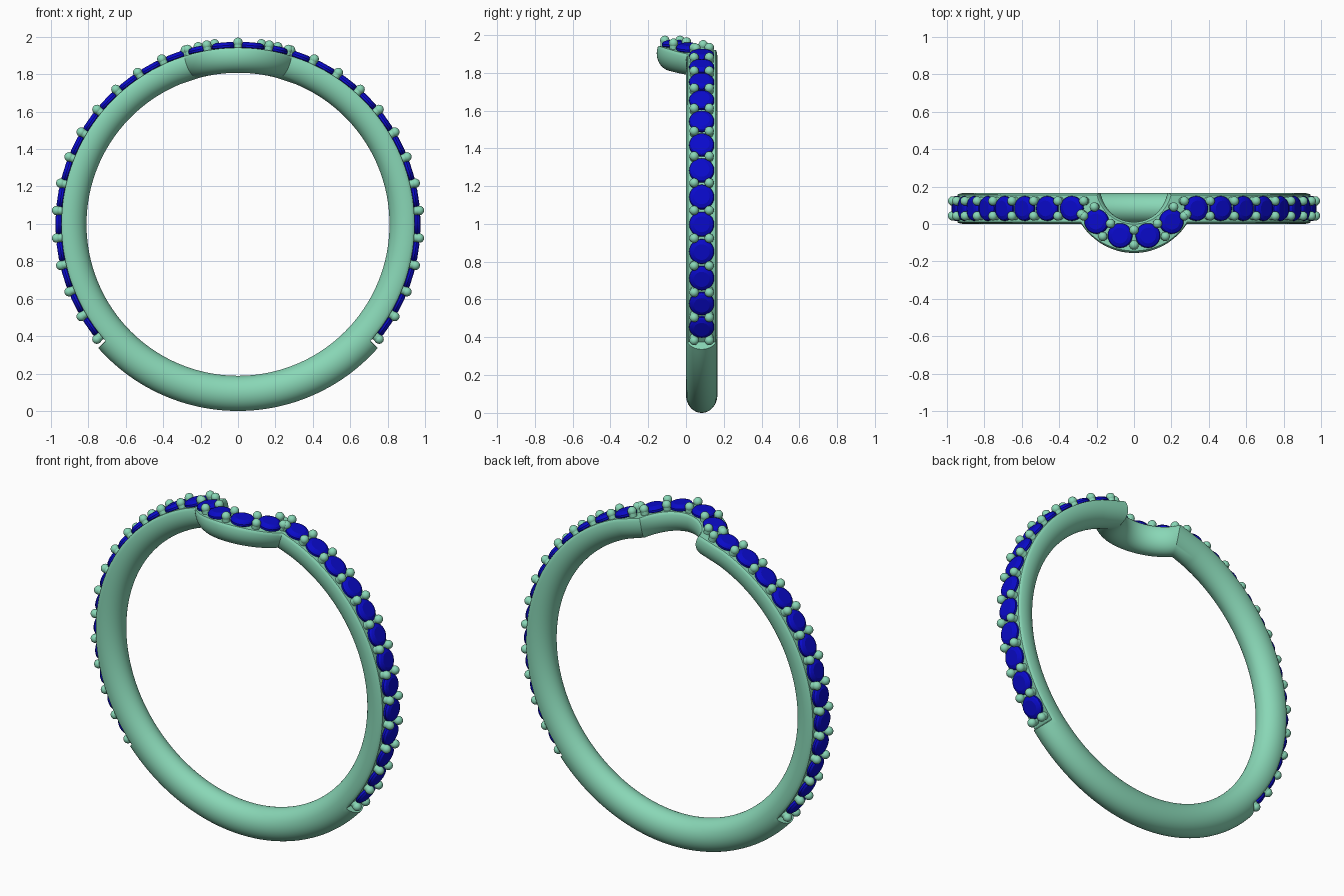
import bpy, bmesh, math
from mathutils import Matrix, Vector

if "Cube" in bpy.data.objects:
    bpy.data.objects.remove(bpy.data.objects["Cube"])

ZC = 0.998            # height of the ring axis
RHO = 0.904           # radius of the tube centre line
HW, HR = 0.083, 0.094 # tube half width (y) and half thickness (radial)
CUT = 0.944           # radius of the flat seat under the stones
ARC_R, ARC_Y, BAND_Y = 0.279, 0.207, 0.083  # dip arc and straight band
PITCH = math.radians(8.7)
END = math.radians(131.3)


def place(theta, y, rho):
    return Vector((rho * math.sin(theta), y, ZC + rho * math.cos(theta)))


def dip(a, w):
    """Ring angle and y on the dip arc at arc angle a, side offset w."""
    r = ARC_R + w
    return r * math.sin(a) / 0.95, ARC_Y - r * math.cos(a)


def corner(w):
    return math.acos((ARC_Y - BAND_Y + w) / (ARC_R + w))


def material(name, rgb):
    m = bpy.data.materials.new(name)
    m.diffuse_color = (*rgb, 1)
    m.use_nodes = True
    m.node_tree.nodes["Principled BSDF"].inputs["Base Color"].default_value = m.diffuse_color
    return m


def finish(bm, name, mat, angle):
    bmesh.ops.recalc_face_normals(bm, faces=bm.faces)
    me = bpy.data.meshes.new(name)
    bm.to_mesh(me)
    bm.free()
    ob = bpy.data.objects.new(name, me)
    bpy.context.collection.objects.link(ob)
    me.materials.append(mat)
    bpy.ops.object.select_all(action='DESELECT')
    ob.select_set(True)
    bpy.context.view_layer.objects.active = ob
    bpy.ops.object.shade_smooth_by_angle(angle=math.radians(angle))


metal = material("metal", (0.25, 0.68, 0.47))
blue = material("blue_gem", (0.003, 0.003, 0.6))

# Band: oval section swept round the ring, mitred into the dip at the top
N = 48
profile = [(HW * math.cos(2 * math.pi * i / N), HR * math.sin(2 * math.pi * i / N))
           for i in range(N)]
start = math.radians(22)
side = [(start + (END - start) * i / 60, True) for i in range(61)]
side.append((END + 0.004, False))
plain = [(END + 0.004 + (math.pi - END - 0.004) * i / 28, False) for i in range(1, 29)]
half = side + plain
straight = half + [(2 * math.pi - t, c) for t, c in reversed(half[:-1])]

bm = bmesh.new()
rings = []
for i in range(41):
    ring = []
    for w, h in profile:
        th, y = dip((i / 20 - 1) * corner(w), w)
        ring.append(bm.verts.new(place(th, y, min(RHO + h, CUT))))
    rings.append(ring)
for th, seat in straight:
    ring = []
    for w, h in profile:
        rho = min(RHO + h, CUT) if seat else RHO + h
        ring.append(bm.verts.new(place(th, BAND_Y - w, rho)))
    rings.append(ring)
for a, b in zip(rings, rings[1:] + rings[:1]):
    for j in range(N):
        k = (j + 1) % N
        bm.faces.new((a[j], a[k], b[k], b[j]))
finish(bm, "band", metal, 35)

# Stone and bead positions: (ring angle, y)
stones, beads = [], []
for s in (-1, 1):
    for k in range(-8, 5):
        stones.append((s * (math.pi / 2 + k * PITCH), BAND_Y))
    for k in range(-8, 6):
        for dy in (-0.04, 0.04):
            beads.append((s * (math.pi / 2 + (k - 0.5) * PITCH), BAND_Y + dy))
    for deg in (15.4, 46):
        stones.append(dip(s * math.radians(deg), 0))
    for deg in (31, 61):
        for w in (-0.04, 0.04):
            beads.append(dip(s * math.radians(deg), w))
for w in (-0.04, 0.04):
    beads.append(dip(0, w))

# Stones: faceted round gems with a small girdle and flat table
bm = bmesh.new()
SIDES = 24
gem = [(0.025, -0.035), (0.066, 0.003), (0.066, 0.014), (0.059, 0.024), (0.042, 0.031)]
for th, y in stones:
    m = Matrix.Translation(place(th, y, CUT)) @ Matrix.Rotation(th, 4, 'Y')
    loops = [[bm.verts.new(m @ Vector((r * math.cos(2 * math.pi * i / SIDES),
                                       r * math.sin(2 * math.pi * i / SIDES), z)))
              for i in range(SIDES)] for r, z in gem]
    for a, b in zip(loops, loops[1:]):
        for i in range(SIDES):
            j = (i + 1) % SIDES
            bm.faces.new((a[i], a[j], b[j], b[i]))
    bm.faces.new(loops[0])
    bm.faces.new(loops[-1])
finish(bm, "stones", blue, 20)

# Beads: small round prongs in pairs between the stones
bm = bmesh.new()
for th, y in beads:
    m = Matrix.Translation(place(th, y, 0.973)) @ Matrix.Rotation(th, 4, 'Y')
    bmesh.ops.create_uvsphere(bm, u_segments=16, v_segments=10, radius=0.025, matrix=m)
    m = Matrix.Translation(place(th, y, 0.95)) @ Matrix.Rotation(th, 4, 'Y')
    bmesh.ops.create_cone(bm, segments=16, radius1=0.022, radius2=0.022,
                          depth=0.04, matrix=m)
finish(bm, "beads", metal, 40)
